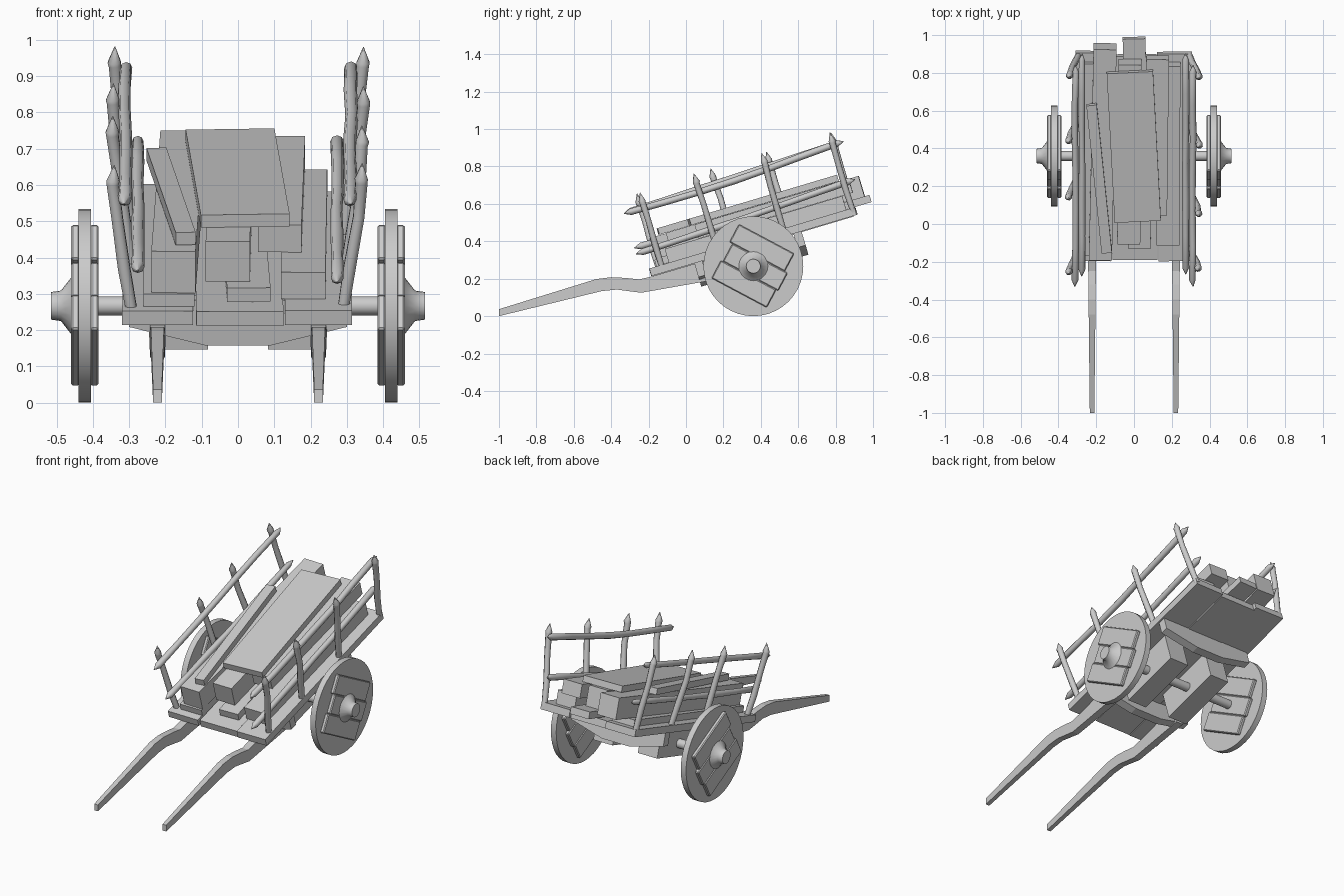
import bpy, bmesh, math, random
from mathutils import Matrix, Vector

random.seed(4)
if "Cube" in bpy.data.objects:
    bpy.data.objects.remove(bpy.data.objects["Cube"])

wood = bpy.data.materials.new("grey_wood")
wood.use_nodes = True
GREY = (0.6, 0.6, 0.6, 1)
wood.diffuse_color = GREY
for node in wood.node_tree.nodes:
    if node.type == 'BSDF_PRINCIPLED':
        node.inputs["Base Color"].default_value = GREY

# Tilted frame of the cart bed: x across, y along the bed, z out of the bed
TILT = Matrix.Translation((0, -0.185, 0.214)) @ Matrix.Rotation(math.radians(16.6), 4, 'X')
AXLE = Vector((0, 0.36, 0.267))


def finish(name, bm, matrix=Matrix(), smooth=False):
    bm.transform(matrix)
    bmesh.ops.recalc_face_normals(bm, faces=bm.faces)
    mesh = bpy.data.meshes.new(name)
    bm.to_mesh(mesh)
    bm.free()
    mesh.materials.append(wood)
    obj = bpy.data.objects.new(name, mesh)
    bpy.context.collection.objects.link(obj)
    if smooth:
        shade(obj)
    return obj


def shade(obj):
    bpy.ops.object.select_all(action='DESELECT')
    obj.select_set(True)
    bpy.context.view_layer.objects.active = obj
    bpy.ops.object.shade_smooth_by_angle(angle=math.radians(50))


def box(name, size, matrix):
    bm = bmesh.new()
    bmesh.ops.create_cube(bm, size=1)
    bmesh.ops.scale(bm, vec=size, verts=bm.verts)
    return finish(name, bm, matrix)


def beam(name, x_front, x_back, width, u0, u1, w0, w1):
    """Straight timber lying on the bed, yawed from x_front to x_back."""
    yaw = -math.atan2(x_back - x_front, u1 - u0)
    place = Matrix.Translation(((x_front + x_back) / 2, (u0 + u1) / 2, (w0 + w1) / 2))
    return box(name, (width, u1 - u0, w1 - w0), TILT @ place @ Matrix.Rotation(yaw, 4, 'Z'))


def prism(name, outline, axis, depth, matrix=Matrix(), taper=None):
    """Extrude a flat outline along x or y, centred on the origin of that axis."""
    bm = bmesh.new()
    verts = []
    for a, b in outline:
        d = taper(a) if taper else depth / 2
        verts.append(bm.verts.new((-d, a, b) if axis == 'X' else (a, -d, b)))
    face = bm.faces.new(verts)
    new = bmesh.ops.extrude_face_region(bm, geom=[face])["geom"]
    i = 'XY'.index(axis)
    for v in [g for g in new if isinstance(g, bmesh.types.BMVert)]:
        v.co[i] = -v.co[i]
    return finish(name, bm, matrix)


def lathe(name, profile, matrix, steps=32):
    """Turn (x, radius) points about the x axis."""
    bm = bmesh.new()
    verts = [bm.verts.new((x, 0, r)) for x, r in profile]
    edges = [bm.edges.new(p) for p in zip(verts, verts[1:])]
    bmesh.ops.spin(bm, geom=verts + edges, axis=(1, 0, 0), cent=(0, 0, 0),
                   angle=math.tau, steps=steps)
    bmesh.ops.remove_doubles(bm, verts=bm.verts, dist=0.0005)
    return finish(name, bm, matrix, smooth=True)


def pole(name, points, radii):
    """Round pole through points given in the bed frame."""
    curve = bpy.data.curves.new(name, 'CURVE')
    curve.dimensions = '3D'
    curve.bevel_depth = 0.018
    curve.bevel_resolution = 2
    curve.use_fill_caps = True
    spline = curve.splines.new('POLY')
    spline.points.add(len(points) - 1)
    for p, co, r in zip(spline.points, points, radii):
        p.co = (*(TILT @ Vector(co)), 1)
        p.radius = r
    curve.materials.append(wood)
    obj = bpy.data.objects.new(name, curve)
    bpy.context.collection.objects.link(obj)
    bpy.ops.object.select_all(action='DESELECT')
    obj.select_set(True)
    bpy.context.view_layer.objects.active = obj
    bpy.ops.object.convert(target='MESH')
    shade(bpy.context.view_layer.objects.active)


# Bed floor
beam("bed_plank_right", -0.222, -0.212, 0.195, 0, 1.15, 0, 0.04)
beam("bed_plank_middle", 0.005, 0.0, 0.24, 0.005, 1.13, -0.004, 0.037)
beam("bed_plank_left", 0.222, 0.215, 0.185, 0, 1.145, 0, 0.042)

# Load of timber
beam("load_board_low_right", -0.19, -0.19, 0.14, 0.04, 1.1, 0.041, 0.078)
beam("load_beam_right", -0.178, -0.153, 0.122, 0.05, 1.215, 0.076, 0.197)
beam("load_board_low_middle", 0.03, 0.0, 0.12, 0.08, 1.24, 0.043, 0.083)
beam("load_beam_middle", -0.028, -0.02, 0.122, 0.14, 1.13, 0.084, 0.199)
beam("load_beam_left", 0.115, 0.125, 0.12, 0.3, 1.16, 0.12, 0.198)
beam("load_board_low_left", 0.18, 0.185, 0.122, 0.11, 1.1, 0.042, 0.119)
beam("load_plank_top", 0.02, -0.022, 0.245, 0.275, 1.1, 0.2, 0.236)
beam("load_plank_narrow", -0.144, -0.225, 0.055, 0.1, 0.92, 0.2, 0.236)

# Cross beams under the bed with tapered ends
cross = [(-0.3, 0), (0.3, 0), (0.3, -0.077), (0.09, -0.13), (-0.09, -0.13), (-0.3, -0.077)]
for name, u in (("front_cross_beam", 0.262), ("rear_cross_beam", 0.815)):
    prism(name, cross, 'Y', 0.045, TILT @ Matrix.Translation((0, u, 0)))

# Axle
lathe("axle", [(-0.41, 0), (-0.41, 0.026), (0.41, 0.026), (0.41, 0)],
      Matrix.Translation(AXLE), 16)

shaft = [(-1, 0.037), (-0.48, 0.198), (-0.4, 0.208), (-0.32, 0.204), (-0.25, 0.196),
         (-0.18, 0.213), (0.13, 0.305), (0.13, 0.19), (-0.24, 0.125), (-0.37, 0.142),
         (-0.45, 0.134), (-1, 0.0)]
stake_spots = {"left": (0.07, 0.375, 0.75, 1.13), "right": (0.05, 0.47, 0.78, 1.135)}

for side, s in (("left", 1), ("right", -1)):
    # Pull shaft and axle block
    prism(side + "_shaft", shaft, 'X', 0, Matrix.Translation((s * 0.222, 0, 0)),
          taper=lambda y: 0.012 + 0.011 * min(1, y + 1))
    beam(side + "_axle_block", s * 0.145, s * 0.145, 0.125, 0.35, 0.73, -0.175, 0)

    # Wheel disc and hub
    hub = Matrix.Translation(AXLE + Vector((s * 0.422, 0, 0)))
    lathe(side + "_wheel", [(-0.017, 0), (-0.017, 0.267), (0.017, 0.267), (0.017, 0)], hub, 40)
    lathe(side + "_hub", [(0, 0), (0, 0.078), (s * 0.038, 0.078), (s * 0.066, 0.042),
                          (s * 0.093, 0.038), (s * 0.093, 0)], hub, 20)

    # Boards fixed on both wheel faces, the middle one shifted along its length
    turn = Matrix.Rotation(math.radians(-28), 4, 'X')
    for face, f in (("outer", s), ("inner", -s)):
        for i, slide in enumerate((0.0, 0.012, -0.006)):
            spot = Matrix.Translation((f * 0.026, slide, (i - 1) * 0.108))
            plate = box(f"{side}_wheel_{face}_board_{i + 1}", (0.024, 0.335, 0.108),
                        hub @ turn @ spot)
            bevel = plate.modifiers.new("bevel", 'BEVEL')
            bevel.width = 0.005
            bevel.segments = 1

    # Fence stakes with pointed tips, leaning outwards
    for i, u in enumerate(stake_spots[side]):
        top = 0.445 if i == 0 else 0.462
        pts, radii = [], []
        for w, r in ((0.02, 0.9), (0.15, 1.0), (0.29, 0.92), (top - 0.055, 1.0),
                     (top - 0.045, 1.08), (top, 0.05)):
            wob = random.uniform(-0.004, 0.004)
            pts.append((s * (0.288 + 0.055 * min(1, w / 0.35)) + wob, u + wob, w))
            radii.append(r)
        pole(f"{side}_stake_{i + 1}", pts, radii)

    # Fence rails, inside the stakes
    low = 0.137 if s > 0 else 0.17
    for name, x, z0, z1, sag in (("upper", 0.311, 0.362, 0.397, 0.018 if s > 0 else 0.0),
                                 ("lower", 0.274, low, 0.185, 0.006)):
        pts, radii = [], []
        for t in (0, 0.03, 0.18, 0.34, 0.5, 0.66, 0.82, 0.97, 1):
            z = z0 + (z1 - z0) * t - sag * math.sin(math.tau * min(1, t * 1.1) * 0.5)
            pts.append((s * x + random.uniform(-0.003, 0.003), -0.045 + 1.235 * t, z))
            radii.append(0.1 if t in (0, 1) else random.uniform(0.88, 1.05))
        pole(f"{side}_{name}_rail", pts, radii)
